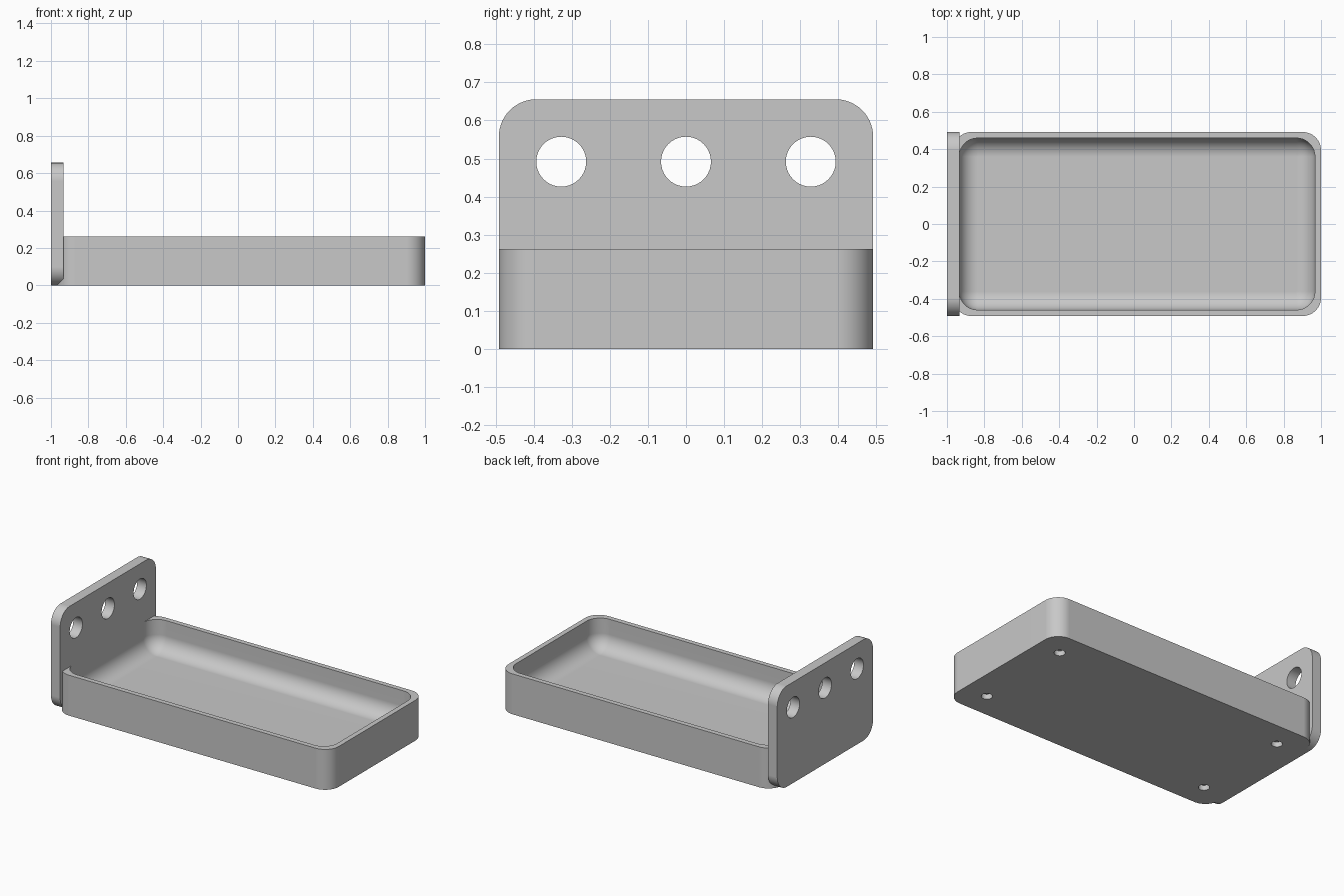
import bpy, bmesh
from math import sin, cos, pi
from mathutils import Vector, Matrix

if "Cube" in bpy.data.objects:
    bpy.data.objects.remove(bpy.data.objects["Cube"], do_unlink=True)

U = 2 / 61                     # one design unit
HALF_W = 15 * U                # half width in y
RIGHT, LEFT = 1.0, -1 + U      # tray ends in x
PLATE_FACE = -1 + 2 * U
CORNER = 3 * U                 # radius of all large corners and the floor fillet
FLOOR = 2 * U                  # floor thickness
SEG = 14

grey = bpy.data.materials.new("plain grey")
grey.use_nodes = True
grey.diffuse_color = (0.58, 0.58, 0.58, 1)
bsdf = next(n for n in grey.node_tree.nodes if n.type == 'BSDF_PRINCIPLED')
bsdf.inputs["Base Color"].default_value = grey.diffuse_color
bsdf.inputs["Roughness"].default_value = 0.6


def rounded_rect(x0, x1, y0, y1, r):
    """Outline of a rectangle with round corners, as (x, y) pairs."""
    centres = [(x1 - r, y1 - r), (x0 + r, y1 - r), (x0 + r, y0 + r), (x1 - r, y0 + r)]
    points = []
    for k, (cx, cy) in enumerate(centres):
        for i in range(SEG + 1):
            a = (k + i / SEG) * pi / 2
            points.append((cx + r * cos(a), cy + r * sin(a)))
    return points


def finish(bm, name):
    bmesh.ops.remove_doubles(bm, verts=bm.verts, dist=1e-5)
    bmesh.ops.recalc_face_normals(bm, faces=bm.faces)
    mesh = bpy.data.meshes.new(name)
    bm.to_mesh(mesh)
    bm.free()
    mesh.materials.append(grey)
    obj = bpy.data.objects.new(name, mesh)
    bpy.context.collection.objects.link(obj)
    return obj


def loft(name, rings):
    """Skin a stack of equal rings and cap both ends."""
    bm = bmesh.new()
    loops = [[bm.verts.new(p) for p in ring] for ring in rings]
    for a, b in zip(loops, loops[1:]):
        for i in range(len(a)):
            j = (i + 1) % len(a)
            bm.faces.new((a[i], a[j], b[j], b[i]))
    bm.faces.new(loops[0])
    bm.faces.new(loops[-1])
    return finish(bm, name)


def drill(obj, name, spots, radius, depth, axis):
    """Cut round holes, each cutter centred on its spot."""
    bm = bmesh.new()
    turn = Vector((0, 0, 1)).rotation_difference(Vector(axis)).to_matrix().to_4x4()
    for spot in spots:
        bmesh.ops.create_cone(bm, cap_ends=True, segments=40, radius1=radius,
                              radius2=radius, depth=depth,
                              matrix=Matrix.Translation(spot) @ turn)
    cutter = finish(bm, name)
    cutter.hide_render = True
    mod = obj.modifiers.new("holes", 'BOOLEAN')
    mod.operation, mod.solver, mod.object = 'DIFFERENCE', 'EXACT', cutter
    bpy.context.view_layer.objects.active = obj
    bpy.ops.object.modifier_apply(modifier=mod.name)
    bpy.data.objects.remove(cutter, do_unlink=True)


def smooth(obj):
    bpy.ops.object.select_all(action='DESELECT')
    obj.select_set(True)
    bpy.context.view_layer.objects.active = obj
    bpy.ops.object.shade_smooth_by_angle(angle=pi / 6)
    mod = obj.modifiers.new("flat areas stay flat", 'WEIGHTED_NORMAL')
    mod.keep_sharp = True


# Tray: outer wall, rim, then a cavity with a filleted floor
def level(inset, z, r):
    outline = rounded_rect(LEFT + inset, RIGHT - inset, inset - HALF_W, HALF_W - inset, r)
    return [(x, y, z) for x, y in outline]


rings = [level(0, 0, CORNER), level(0, 8 * U, CORNER), level(U, 8 * U, CORNER)]
for i in range(SEG + 1):
    a = i / SEG * pi / 2
    rings.append(level(U + CORNER * (1 - cos(a)), FLOOR + CORNER * (1 - sin(a)),
                       CORNER * cos(a)))
tray = loft("tray", rings)

# Four blind round recesses under the tray
mid = (LEFT + RIGHT) / 2
recesses = [(mid + sx * 25 * U, sy * 10 * U, 0) for sx in (-1, 1) for sy in (-1, 1)]
drill(tray, "recess_cutter", recesses, U, 2 * U, (0, 0, 1))
smooth(tray)

# Upright plate with three through holes
outline = rounded_rect(-HALF_W, HALF_W, 0, 20 * U, CORNER)
plate = loft("back_plate", [[(x, y, z) for y, z in outline] for x in (-1, PLATE_FACE + 0.0005)])
drill(plate, "hole_cutter", [(-1 + U, k * 10 * U, 15 * U) for k in (-1, 0, 1)],
      2 * U, 6 * U, (1, 0, 0))
smooth(plate)
